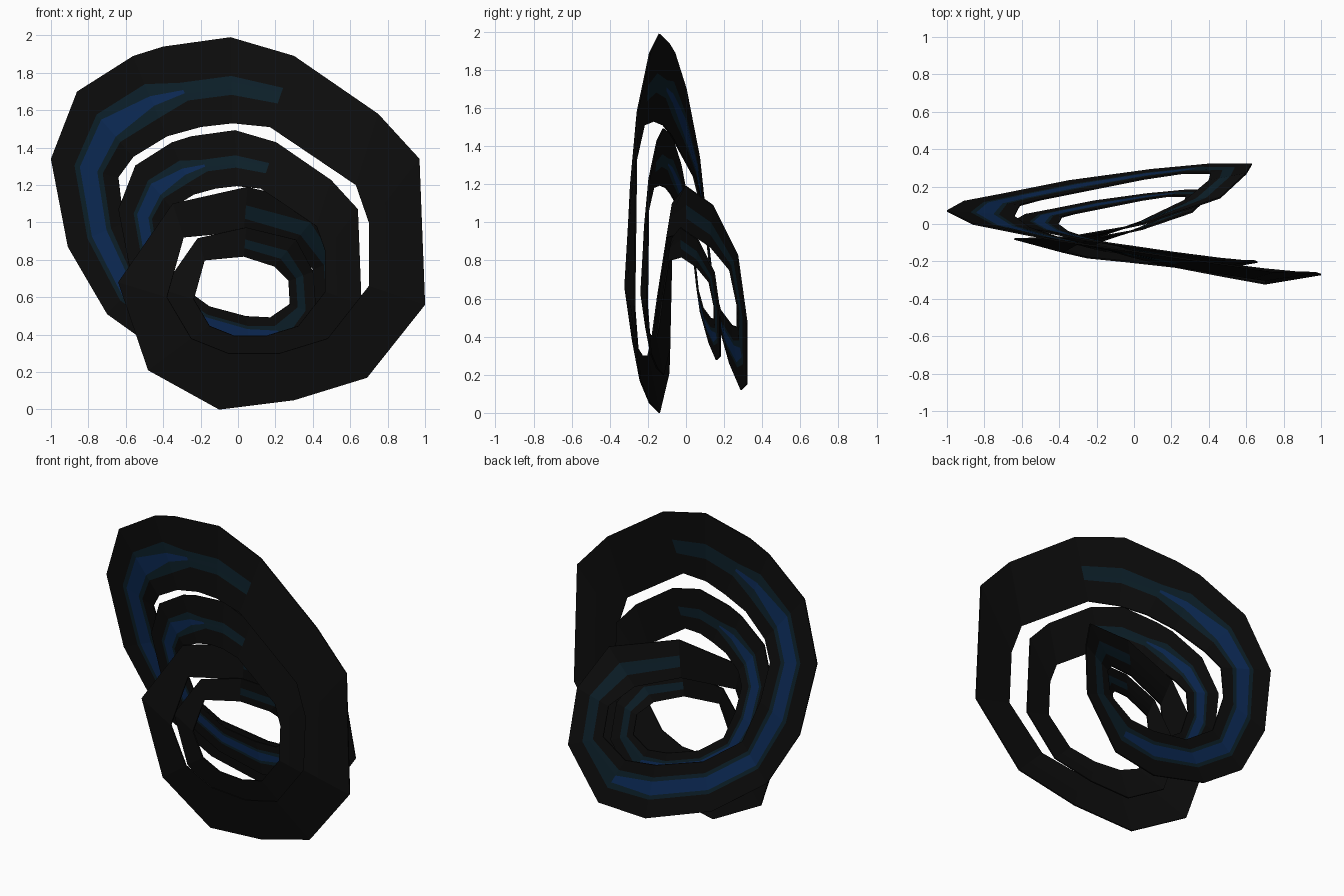
import bpy, bmesh
from mathutils import Vector

if "Cube" in bpy.data.objects:
    bpy.data.objects.remove(bpy.data.objects["Cube"])

# Edge points (x, y, z) of a closed band that winds round twice
OUTER = [
    (-.48, -.09, .21), (-.10, -.14, 0), (.30, -.19, .05), (.69, -.24, .17),
    (1, -.27, .56), (.97, -.26, 1.34), (.75, -.255, 1.58), (.30, -.19, 1.89),
    (-.04, -.14, 1.99), (-.40, -.09, 1.94), (-.56, -.06, 1.89), (-.86, 0, 1.70),
    (-1, .07, 1.34), (-.91, .12, .87), (-.70, .16, .51), (-.35, .23, .26),
    (.09, .29, .12), (.41, .32, .15), (.63, .32, .47), (.60, .27, .83),
    (.46, .14, 1.09), (.05, 0, 1.19), (-.35, -.07, 1.10), (-.64, -.08, .68)]
INNER = [
    (-.25, -.18, .38), (-.05, -.20, .30), (.22, -.23, .30), (.48, -.28, .38),
    (.70, -.32, .66), (.70, -.30, 1.0), (.63, -.29, 1.20), (.17, -.22, 1.51),
    (-.03, -.17, 1.53), (-.20, -.12, 1.51), (-.38, -.08, 1.46), (-.56, -.02, 1.35),
    (-.64, .04, 1.24), (-.61, .10, 1.0), (-.50, .13, .72), (-.25, .18, .54),
    (.05, .24, .46), (.25, .27, .45), (.41, .27, .56), (.40, .23, .75),
    (.28, .13, .87), (.03, .01, .95), (-.29, -.10, .92), (-.38, -.15, .60)]
CENTRE = Vector((.03, -.08, .57))   # the inner band shrinks towards this point
MID = .56                           # stripe position across the band


def material(name, rgb):
    m = bpy.data.materials.new(name)
    m.diffuse_color = (*rgb, 1)
    m.use_nodes = True
    m.node_tree.nodes["Principled BSDF"].inputs["Base Color"].default_value = m.diffuse_color
    return m


MATS = [material("black", (.004, .004, .004)),
        material("dark_teal", (.004, .015, .024)),
        material("deep_blue", (.004, .025, .10))]


def stripe_widths(i):
    """Half widths of the teal stripe and its blue core at station i."""
    teal = .11 if i < 10 else .21 if i < 18 else .15
    blue = {9: .02, 10: .06, 17: .08}.get(i, .13 if 10 < i < 17 else .04)
    return teal, blue


def band(name, scale):
    bm = bmesh.new()
    rows = []
    for i, (o, n) in enumerate(zip(OUTER, INNER)):
        t, b = stripe_widths(i)
        o, n = (CENTRE + (Vector(p) - CENTRE) * scale for p in (o, n))
        rows.append([bm.verts.new(o.lerp(n, u))
                     for u in (0, MID - t, MID - b, MID + b, MID + t, 1)])
    for i, a in enumerate(rows):
        c = rows[(i + 1) % len(rows)]
        for k in range(5):
            f = bm.faces.new((a[k], a[k + 1], c[k + 1], c[k]))
            # Teal stripe along part of the loop, with a shorter blue core
            if 7 <= i <= 20 and 0 < k < 4:
                f.material_index = 2 if k == 2 and 9 <= i <= 16 else 1
    me = bpy.data.meshes.new(name)
    bm.to_mesh(me)
    bm.free()
    ob = bpy.data.objects.new(name, me)
    bpy.context.collection.objects.link(ob)
    for m in MATS:
        me.materials.append(m)
    # Thin sheet
    s = ob.modifiers.new("thickness", 'SOLIDIFY')
    s.thickness = .008
    s.offset = 0


band("outer_band", 1)
band("inner_band", .65)
